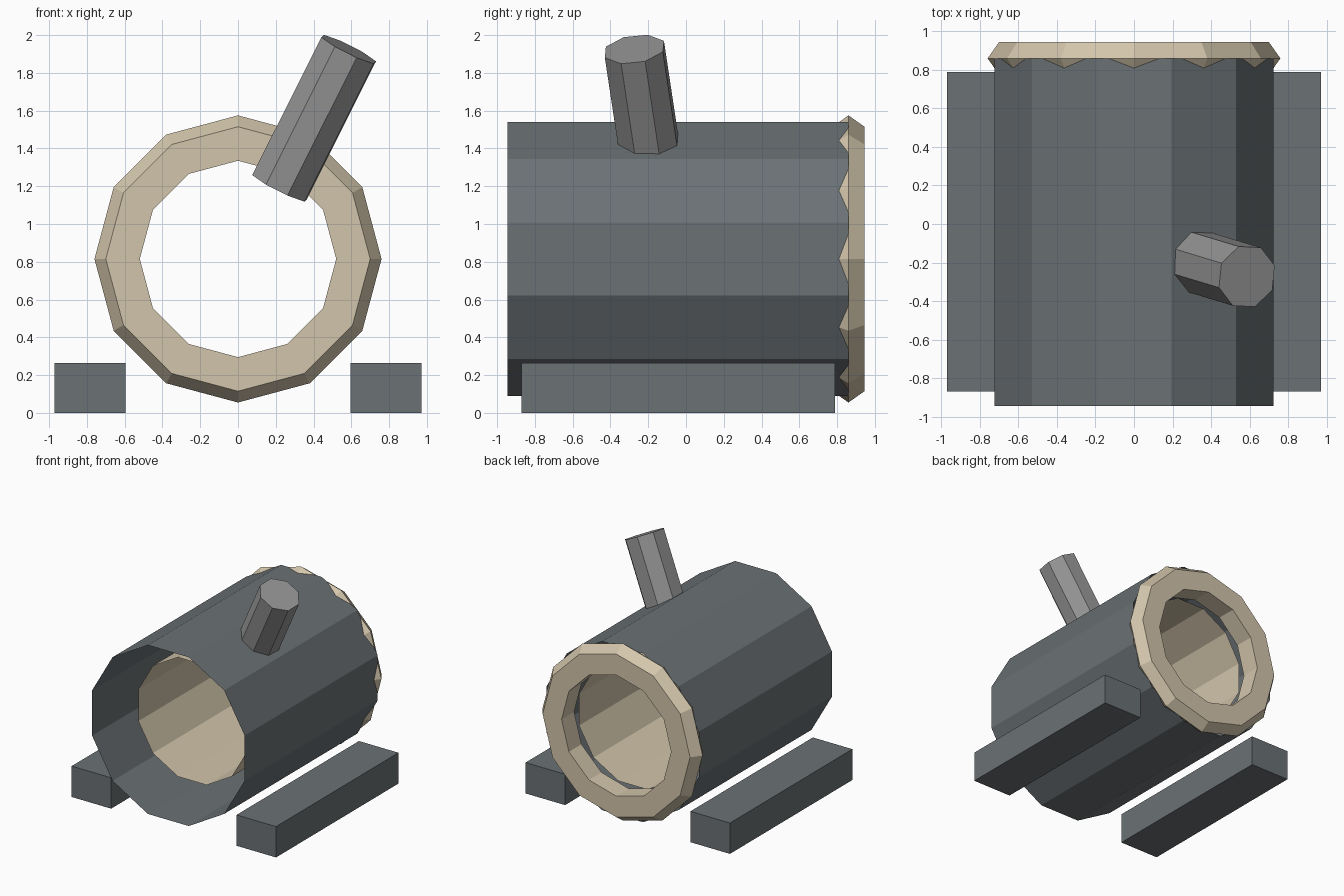
import bpy
import bmesh
from math import sin, cos, pi, radians
from mathutils import Euler, Vector

cube = bpy.data.objects.get("Cube")
if cube:
    bpy.data.objects.remove(cube, do_unlink=True)


def material(name, colour):
    m = bpy.data.materials.new(name)
    m.use_nodes = True
    rgba = (*colour, 1.0)
    m.diffuse_color = rgba
    m.node_tree.nodes["Principled BSDF"].inputs["Base Color"].default_value = rgba
    return m


slate = material("slate grey", (0.145, 0.165, 0.175))
steel = material("steel grey", (0.29, 0.295, 0.29))
sand = material("sand", (0.65, 0.56, 0.41))
AXIS_Z = 0.815


def add_object(name, bm, mat):
    mesh = bpy.data.meshes.new(name)
    bm.to_mesh(mesh)
    bm.free()
    mesh.materials.append(mat)
    obj = bpy.data.objects.new(name, mesh)
    bpy.context.collection.objects.link(obj)
    return obj


def lathe(name, profile, mat, turn=0.0, closed=False, sides=12):
    """Sweep (radius, y) points round the barrel axis with flat facets."""
    bm = bmesh.new()
    rings = []
    for r, y in profile:
        angles = [turn + 2 * pi * k / sides for k in range(sides)]
        rings.append([bm.verts.new((r * cos(a), y, AXIS_Z + r * sin(a))) for a in angles])
    pairs = list(zip(rings, rings[1:]))
    if closed:
        pairs.append((rings[-1], rings[0]))
    for a, b in pairs:
        for k in range(sides):
            n = (k + 1) % sides
            bm.faces.new((a[k], a[n], b[n], b[k]))
    bmesh.ops.recalc_face_normals(bm, faces=bm.faces)
    return add_object(name, bm, mat)


# Open outer barrel and the narrower lining inside it
lathe("barrel_shell", [(0.75, -0.945), (0.75, 0.86)], slate, radians(15))
lathe("inner_lining", [(0.53, -0.62), (0.53, 0.72)], sand, radians(15))

# Rim with a pointed outer edge at the back
lathe("back_rim", [(0.52, 0.775), (0.70, 0.775), (0.76, 0.86),
                   (0.70, 0.945), (0.52, 0.945)], sand, closed=True)

# Two side rails on the ground
for side, name in ((-1, "right_rail"), (1, "left_rail")):
    bm = bmesh.new()
    bmesh.ops.create_cube(bm, size=1)
    bmesh.ops.scale(bm, vec=(0.375, 1.66, 0.265), verts=bm.verts)
    bmesh.ops.translate(bm, vec=(side * 0.783, -0.04, 0.1325), verts=bm.verts)
    add_object(name, bm, slate)

# Slanted eight-sided handle
bm = bmesh.new()
bmesh.ops.create_cone(bm, cap_ends=True, segments=8, radius1=0.168, radius2=0.168, depth=0.824)
bmesh.ops.rotate(bm, matrix=Euler((0, 0, radians(20))).to_matrix(), verts=bm.verts)
handle = add_object("handle", bm, steel)
handle.rotation_euler = Euler((radians(7.7), radians(26.6), 0))
handle.location = Vector((0.403, -0.218, 1.56))
